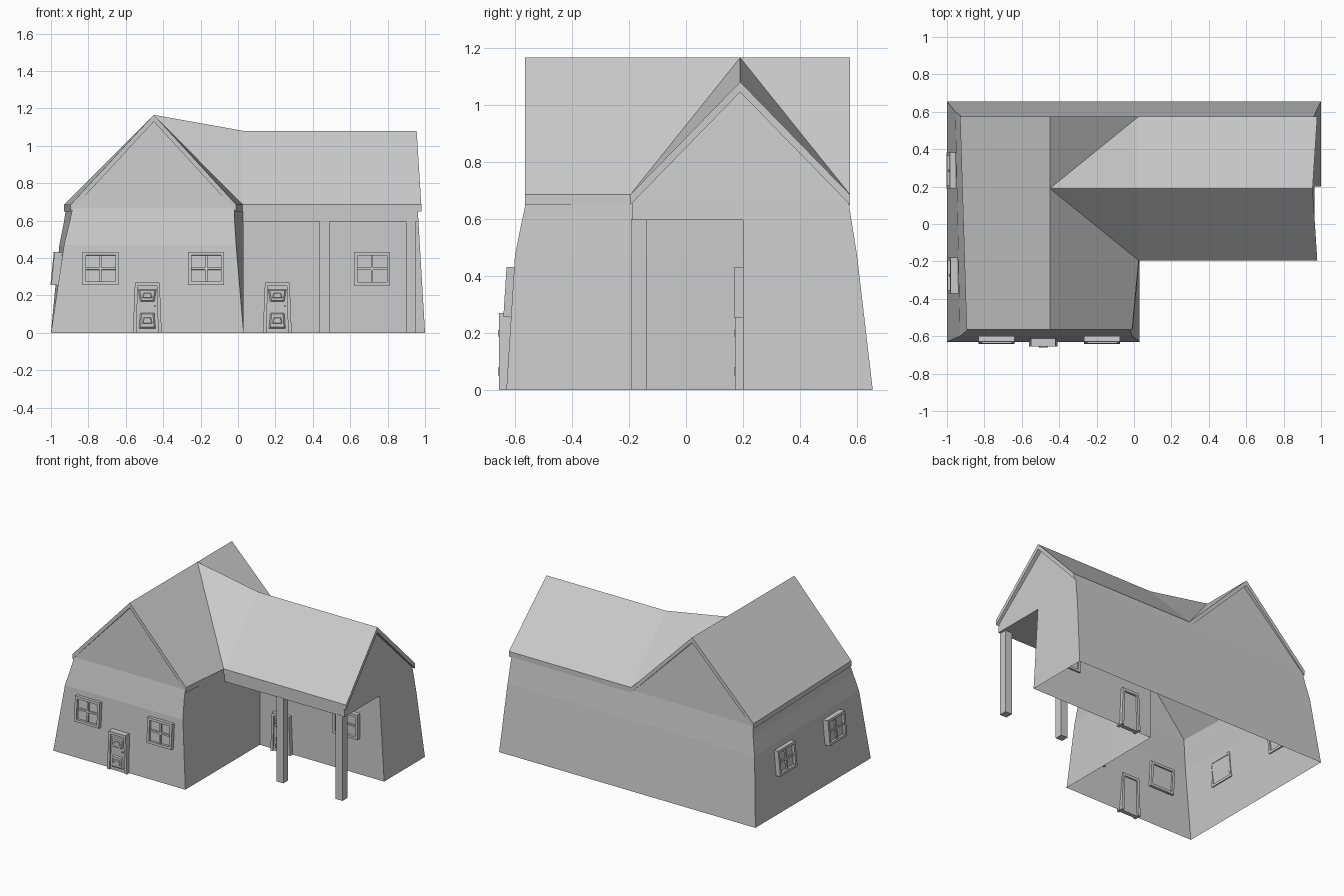
import bpy, bmesh
from math import radians
from mathutils import Matrix

if "Cube" in bpy.data.objects:
    bpy.data.objects.remove(bpy.data.objects["Cube"])


def finish(name, bm, matrix=None, fix_normals=True):
    if fix_normals:
        bmesh.ops.recalc_face_normals(bm, faces=bm.faces)
    mesh = bpy.data.meshes.new(name)
    bm.to_mesh(mesh)
    bm.free()
    ob = bpy.data.objects.new(name, mesh)
    bpy.context.collection.objects.link(ob)
    if matrix:
        ob.matrix_world = matrix
    return ob


def prism(bm, pts, y0, y1, s=1.0):
    """Extrude an x/z outline from front y0 to back y1; s shrinks the front."""
    cx = sum(p[0] for p in pts) / len(pts)
    cz = sum(p[1] for p in pts) / len(pts)
    a = [bm.verts.new((cx + (x - cx) * s, y0, cz + (z - cz) * s)) for x, z in pts]
    b = [bm.verts.new((x, y1, z)) for x, z in pts]
    bm.faces.new(a)
    bm.faces.new(b[::-1])
    for i in range(len(pts)):
        j = (i + 1) % len(pts)
        bm.faces.new((a[i], b[i], b[j], a[j]))


def rect(x0, x1, z0, z1):
    return [(x0, z0), (x1, z0), (x1, z1), (x0, z1)]


# Walls: one leaning L-shaped shell, open at the bottom, with three gables
bm = bmesh.new()
levels = [
    (0, [(-1, -.63), (.03, -.63), (.03, -.19), (.03, .2), (1, .2), (1, .655), (-1, .655)]),
    (.47, [(-.93, -.6), (-.01, -.6), (.03, -.19), (.03, .2), (.972, .2), (.972, .6), (-.955, .6)]),
    (.595, [(-.9, -.575), (-.018, -.575), (.028, -.19), (.028, .2), (.965, .2), (.965, .58), (-.93, .58)]),
    (.665, [(-.885, -.56), (-.02, -.56), (.025, -.19), (.025, -.19), (.96, -.19), (.96, .57), (-.92, .57)]),
]
rings = [[bm.verts.new((x, y, z)) for x, y in pts] for z, pts in levels]
n = 7
for k in range(3):
    for i in range(n):
        if k == 2 and i in (2, 3, 4):
            continue                      # porch beam is built below
        j = (i + 1) % n
        bm.faces.new((rings[k][i], rings[k][j], rings[k + 1][j], rings[k + 1][i]))
low, top = rings[2], rings[3]
corner = bm.verts.new((.965, -.19, .595))
bm.faces.new((low[2], corner, top[4], top[2]))            # beam front
bm.faces.new((corner, low[4], low[5], top[5], top[4]))    # end wall over opening
bm.faces.new((low[2], low[3], low[4], corner))            # porch ceiling
back = bm.verts.new((.025, .57, .665))
for a, b, apex in ((top[0], top[1], (-.45, -.54, 1.13)),
                   (back, top[6], (-.45, .55, 1.13)),
                   (top[4], top[5], (.925, .19, 1.045))):
    bm.faces.new((a, b, bm.verts.new(apex)))
finish("walls", bm)

# Roof: main ridge plus cross ridge meeting at valleys, thickened downward
bm = bmesh.new()
e = .685
P = [bm.verts.new(c) for c in (
    (-.895, -.565, e), (-.93, .575, e), (-.45, .575, 1.165), (-.45, .19, 1.165),
    (-.45, -.565, 1.165), (-.01, -.565, e), (.025, -.195, e), (.025, .575, e),
    (.025, .19, 1.08), (.955, .19, 1.08), (.98, -.195, e), (.98, .575, e))]
faces = [bm.faces.new([P[i] for i in f]) for f in (
    (0, 4, 3, 2, 1), (4, 5, 6, 3), (3, 7, 2), (3, 6, 8), (3, 8, 7),
    (6, 10, 9, 8), (8, 9, 11, 7))]
bmesh.ops.recalc_face_normals(bm, faces=faces)
ext = bmesh.ops.extrude_face_region(bm, geom=faces, use_keep_orig=True)
for v in ext["geom"]:
    if isinstance(v, bmesh.types.BMVert):
        v.co.z -= .036
finish("roof", bm)

# Porch posts
for i, x in enumerate((.435, .897)):
    bm = bmesh.new()
    prism(bm, rect(x, x + .053, 0, .6), -.192, -.138)
    finish(f"porch_post_{i + 1}", bm)


# Windows: frame, recessed pane, cross bars
def window(name, x, y, z, turn, tilt):
    bm = bmesh.new()
    w, h, t = .096, .088, .017
    for s in (-1, 1):
        prism(bm, rect(*sorted((s * w, s * (w - t))), -h, h), -.027, .018)
        prism(bm, rect(-w + t, w - t, *sorted((s * h, s * (h - t)))), -.027, .018)
    prism(bm, rect(-w + t, w - t, -h + t, h - t), -.008, .006)
    prism(bm, rect(-.006, .006, -h + t, h - t), -.018, -.006)
    prism(bm, rect(-w + t, w - t, -.006, .006), -.018, -.006)
    finish(name, bm, Matrix.Translation((x, y, z)) @ Matrix.Rotation(radians(turn), 4, 'Z')
           @ Matrix.Rotation(-tilt, 4, 'X'))


window("front_window_left", -.735, -.608, .342, 0, .064)
window("front_window_right", -.17, -.608, .342, 0, .064)
window("porch_window", .717, .195, .342, 0, 0)
window("side_window_front", -.963, -.275, .342, -90, .1)
window("side_window_back", -.967, .285, .342, -90, .1)


# Doors: flared frame, leaf, two raised panels, knob
def door(name, x, y):
    bm = bmesh.new()
    f, b = -.027, .024
    for s in (-1, 1):
        prism(bm, [(s * .077, 0), (s * .058, 0), (s * .051, .25), (s * .066, .27)], f, b)
    prism(bm, [(-.051, .25), (.051, .25), (.066, .27), (-.066, .27)], f, b)
    prism(bm, [(-.058, 0), (.058, 0), (.051, .25), (-.051, .25)], -.018, .01)
    for z0, z1, a, c in ((.165, .232, .038, .05), (.022, .108, .045, .038)):
        prism(bm, [(-a, z0), (a, z0), (c, z1), (-c, z1)], -.025, -.017, .8)
        zm, d = (z0 + z1) / 2, (z1 - z0) * .2
        prism(bm, [(-.028, zm - d), (.028, zm - d), (.02, zm + d), (-.02, zm + d)], -.03, -.024, .8)
    prism(bm, rect(.037, .045, .14, .148), -.027, -.017)
    finish(name, bm, Matrix.Translation((x, y, 0)))


door("front_door", -.485, -.629)
door("porch_door", .21, .198)
